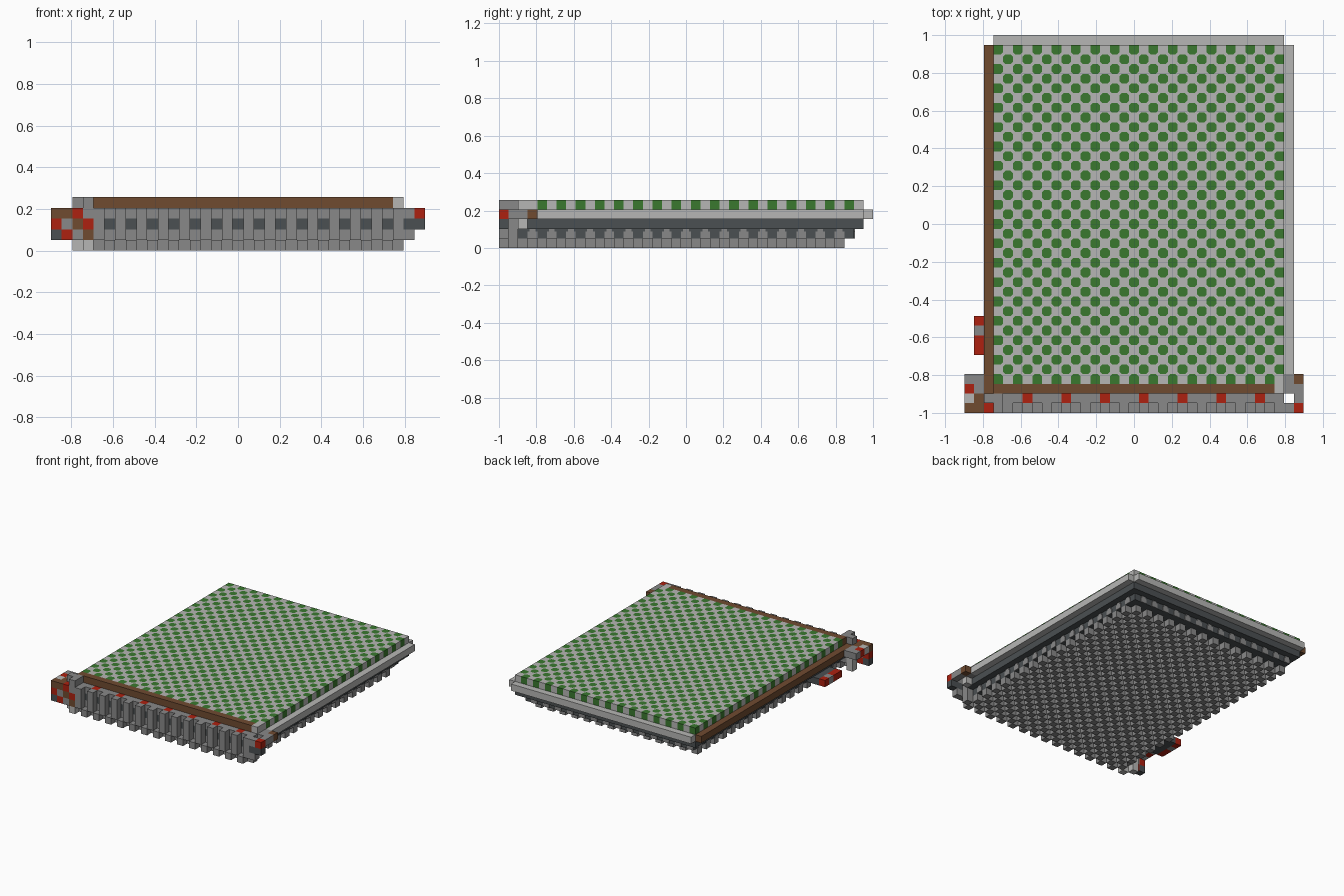
import bpy, bmesh
from mathutils import Matrix

cube = bpy.data.objects.get("Cube")
if cube:
    bpy.data.objects.remove(cube, do_unlink=True)

# Block grid: columns, rows and cell size
NX, NY = 35, 39
U = 2 / NY


def material(name, rgb):
    m = bpy.data.materials.new(name)
    m.use_nodes = True
    m.diffuse_color = (*rgb, 1)
    bsdf = next(n for n in m.node_tree.nodes if n.type == 'BSDF_PRINCIPLED')
    bsdf.inputs["Base Color"].default_value = (*rgb, 1)
    return m


LIGHT = material("light_grey", (.47, .47, .46))
GREY = material("mid_grey", (.25, .25, .25))
DARK = material("dark_slate", (.07, .08, .085))
BROWN = material("brown", (.16, .07, .03))
RED = material("red", (.42, .015, .005))
GREEN = material("green", (.042, .19, .028))


def finish(name, bm, *mats):
    me = bpy.data.meshes.new(name)
    bm.to_mesh(me)
    bm.free()
    for m in mats:
        me.materials.append(m)
    ob = bpy.data.objects.new(name, me)
    bpy.context.scene.collection.objects.link(ob)
    return ob


def blocks(name, mat, boxes):
    """One mesh of boxes, each given as start cell and size in cells."""
    bm = bmesh.new()
    for i, j, k, w, d, h in boxes:
        at = ((i + w / 2 - NX / 2) * U, (j + d / 2 - NY / 2) * U, (k + h / 2) * U)
        size = Matrix.Diagonal((w * U, d * U, h * U, 1))
        bmesh.ops.create_cube(bm, size=1, matrix=Matrix.Translation(at) @ size)
    return finish(name, bm, mat)


def cells(name, mat, spots):
    return blocks(name, mat, [(*s, 1, 1, 1) for s in spots])


# Chequered top: grid with skirt, clipped corners between the cells
I0, J0, W, D = 3, 3, 30, 35
bm = bmesh.new()
at = ((I0 + W / 2 - NX / 2) * U, (J0 + D / 2 - NY / 2) * U, 5 * U)
bmesh.ops.create_grid(bm, x_segments=W, y_segments=D, size=.5,
                      matrix=Matrix.Translation(at) @ Matrix.Diagonal((W * U, D * U, 1, 1)))
inner = [v for v in bm.verts if not v.is_boundary]
rim = [e for e in bm.edges if e.is_boundary]
skirt = bmesh.ops.extrude_edge_only(bm, edges=rim)["geom"]
bmesh.ops.translate(bm, vec=(0, 0, -U),
                    verts=[g for g in skirt if isinstance(g, bmesh.types.BMVert)])
bmesh.ops.bevel(bm, geom=inner, offset=23, offset_type='PERCENT', segments=1,
                profile=.5, affect='VERTICES')
bmesh.ops.recalc_face_normals(bm, faces=bm.faces)
for f in bm.faces:
    c = f.calc_center_median() - f.normal * U * .3
    i, j = int(c.x / U + NX / 2), int(c.y / U + NY / 2)
    f.material_index = int((i + j) % 2 == 0 and f.calc_area() > U * U * .5)
finish("chequered_top", bm, LIGHT, GREEN)

# Stepped body below the top
blocks("upper_slab", LIGHT, [(3, 2, 3, 30, 36, 1), (33, 4, 3, 1, 34, 1),
                             (3, 38, 3, 30, 1, 1), (32, 2, 4, 1, 1, 1)])
blocks("dark_core", DARK, [(3, 2, 2, 30, 36, 1), (4, 2, 1, 28, 35, 1)])
blocks("front_trim", BROWN, [(3, 2, 4, 29, 1, 1)])
blocks("side_trim", BROWN, [(2, 1, 3, 1, 37, 1)])

# Pegs under the base and matching teeth on the lower step
cells("base_pegs", GREY, [(i, j, 0) for j in range(36)
                          for i in range(4, 33 if j < 2 else 32) if (i + j) % 2])
teeth = []
for j in range(3, 36, 2):
    for i in (3.9, 32):
        teeth += [(i, j, 1, .1, 1, .7), (i, j + .2, 1.7, .1, .6, .3)]
for i in range(4, 32, 2):
    teeth += [(i, 37, 1, 1, .1, .7), (i + .2, 37, 1.7, .6, .1, .3)]
blocks("step_teeth", GREY, teeth)

# Corrugated front wall: projecting columns, dark slots and red studs
reds = range(6, 31, 4)
blocks("front_columns", GREY, [(i, 0, 1, 1, 1, 3) for i in range(4, 33, 2)])
blocks("front_wall", GREY, [(3, 1, 1, 30, 1, 1)]
       + [(i, 1, 2, 1, 1, 1) for i in range(4, 33, 2)]
       + [(i, 1, 3, 1, 1, 1) for i in range(3, 33) if i not in reds])
cells("front_slots", DARK, [(i, 1, 2) for i in range(3, 33, 2)])
cells("front_studs", RED, [(i, 1, 3) for i in reds])

# Left-hand cluster at the front corner
cells("west_corner_grey", GREY, [(3, 0, 4), (3, 1, 4), (2, 1, 4), (3, 0, 3), (0, 3, 3),
                                 (1, 3, 3), (1, 2, 3), (1, 0, 2), (2, 0, 1)])
cells("west_corner_light", LIGHT, [(0, 1, 3), (2, 1, 0), (3, 0, 0), (2, 1, 1)])
cells("west_corner_brown", BROWN, [(0, 0, 3), (1, 0, 3), (1, 1, 3), (2, 0, 2), (3, 0, 1)])
cells("west_corner_red", RED, [(2, 0, 3), (0, 0, 2), (1, 0, 1), (3, 0, 2), (0, 2, 3)])
cells("west_corner_dark", DARK, [(0, 0, 1), (2, 1, 2)])

# Right-hand cluster at the front corner
cells("east_corner_grey", GREY, [(33, 0, 3), (34, 1, 3), (34, 2, 3), (33, 2, 3),
                                 (33, 3, 3), (33, 0, 1)])
cells("east_corner_red", RED, [(34, 0, 3)])
cells("east_corner_dark", DARK, [(34, 0, 2), (33, 0, 2)])
cells("east_corner_brown", BROWN, [(34, 3, 3)])
cells("east_corner_light", LIGHT, [(33, 2, 2)])

# Side lug near the front
blocks("lug_bracket", DARK, [(2, 6, 1, 2, 4, 1)])
cells("lug_red", RED, [(1, j, 1) for j in (6, 7, 9)])
cells("lug_grey", GREY, [(1, 8, 1)])
